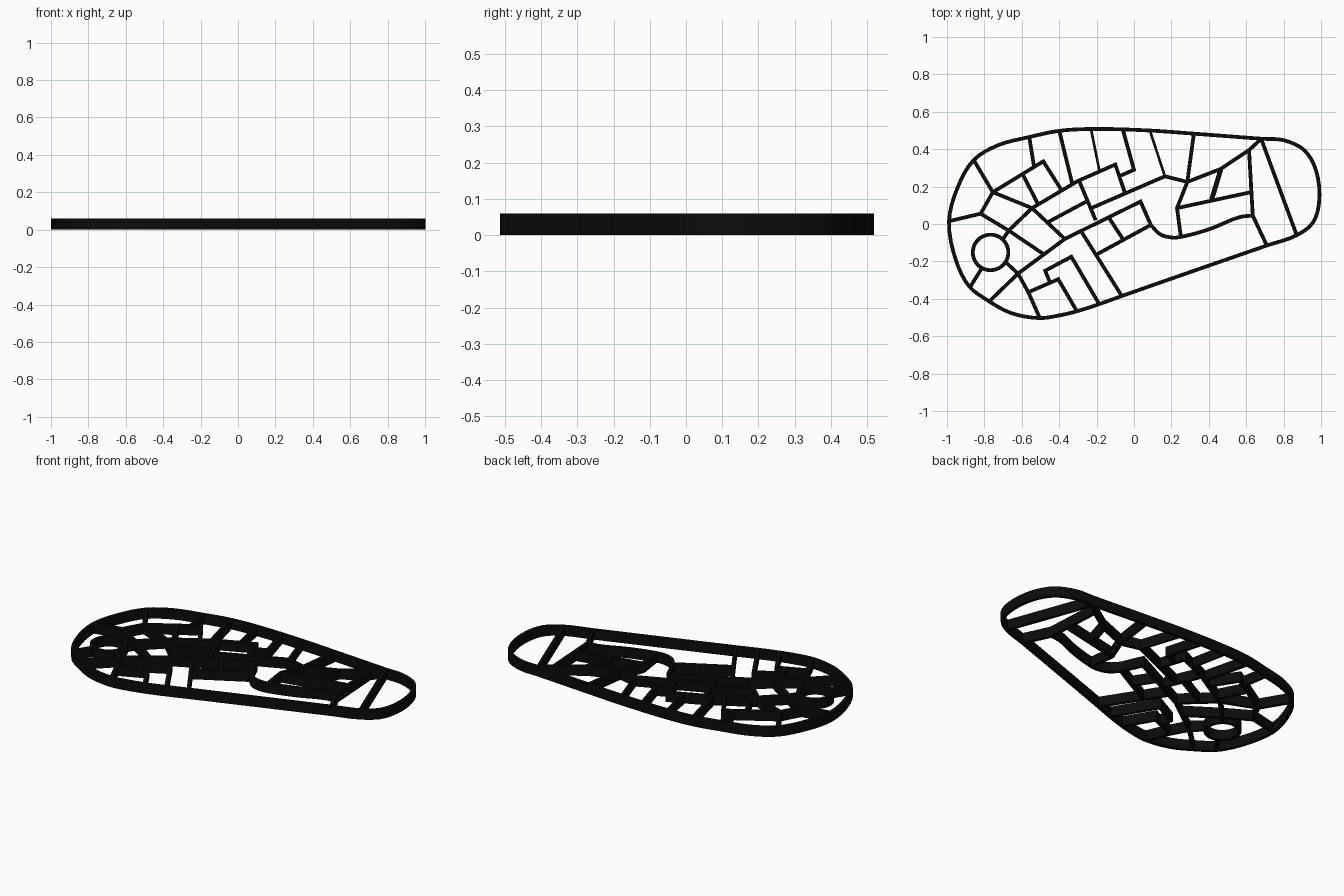
import bpy, bmesh, math
from mathutils import Vector

if "Cube" in bpy.data.objects:
    bpy.data.objects.remove(bpy.data.objects["Cube"])

HEIGHT = 0.06
WIDTH = 0.02
black = bpy.data.materials.new("near_black")
black.diffuse_color = (0.0035, 0.0035, 0.0035, 1)
black.use_nodes = True
black.node_tree.nodes["Principled BSDF"].inputs["Base Color"].default_value = black.diffuse_color


def smooth_path(pts, closed=False, steps=4):
    """Centripetal-style spline through the points."""
    P = [Vector(p) for p in pts]
    n = len(P)
    get = (lambda i: P[i % n]) if closed else (lambda i: P[max(0, min(n - 1, i))])
    out = []
    for i in range(n if closed else n - 1):
        a, b, c, d = (get(i + k) for k in (-1, 0, 1, 2))
        L = (c - b).length
        # tangents weighted by the directions of the chords
        t1 = ((b - a) / max((b - a).length, 1e-6) * L + (c - b)) / 2 if a != b else c - b
        t2 = ((d - c) / max((d - c).length, 1e-6) * L + (c - b)) / 2 if d != c else c - b
        for s in range(steps):
            t = s / steps
            out.append((2*t**3 - 3*t*t + 1) * b + (t**3 - 2*t*t + t) * t1
                       + (3*t*t - 2*t**3) * c + (t**3 - t*t) * t2)
    if not closed:
        out.append(P[-1])
    return out


def wall(name, pts, width=WIDTH, closed=False, smooth=False):
    """Upright mitred strip following a plan path."""
    P = [Vector(p) for p in pts]
    n = len(P)
    bm = bmesh.new()
    rings = []
    for i in range(n):
        din = (P[i] - P[i - 1]).normalized() if closed or i > 0 else None
        dout = (P[(i + 1) % n] - P[i]).normalized() if closed or i < n - 1 else None
        din, dout = din or dout, dout or din
        n1 = Vector((-din.y, din.x))
        m = (n1 + Vector((-dout.y, dout.x))).normalized()
        off = m * (width / 2 / max(m.dot(n1), 0.4))
        l, r = P[i] + off, P[i] - off
        rings.append([bm.verts.new((q.x, q.y, z)) for q, z in
                      ((l, 0), (r, 0), (r, HEIGHT), (l, HEIGHT))])
    for i in range(n if closed else n - 1):
        a, b = rings[i], rings[(i + 1) % n]
        for k in range(4):
            bm.faces.new((a[k], a[(k + 1) % 4], b[(k + 1) % 4], b[k]))
    if not closed:
        bm.faces.new(rings[0])
        bm.faces.new(rings[-1][::-1])
    bmesh.ops.recalc_face_normals(bm, faces=bm.faces)
    me = bpy.data.meshes.new(name)
    bm.to_mesh(me)
    bm.free()
    me.materials.append(black)
    ob = bpy.data.objects.new(name, me)
    bpy.context.collection.objects.link(ob)
    if smooth:
        bpy.ops.object.select_all(action='DESELECT')
        ob.select_set(True)
        bpy.context.view_layer.objects.active = ob
        bpy.ops.object.shade_smooth_by_angle(angle=math.radians(30))


# outer rim
rim = [(-.989, .015), (-.945, .19), (-.857, .342), (-.73, .42), (-.56, .465), (-.4, .498),
       (-.23, .508), (.08, .50), (.32, .483), (.68, .456), (.80, .448), (.91, .395),
       (.972, .29), (.989, .11), (.955, .005), (.87, -.06), (.71, -.115), (-.065, -.385),
       (-.185, -.428), (-.30, -.465), (-.405, -.49), (-.505, -.503), (-.66, -.475),
       (-.78, -.41), (-.88, -.335), (-.95, -.2)]
wall("outer_rim", smooth_path(rim, True), closed=True, smooth=True)

# round cell and its two links
wall("round_cell", [(-.767 + .095 * math.cos(a * math.tau / 40), -.152 + .095 * math.sin(a * math.tau / 40))
                    for a in range(40)], closed=True, smooth=True)
wall("round_cell_link", [(-.813, -.235), (-.875, -.335)])

# curved wall on the right
wall("curved_wall", smooth_path([(.09, -.005), (.14, -.055), (.21, -.073), (.27, -.065),
                                 (.41, -.025), (.57, .038), (.635, .045)]), smooth=True)

# long bent walls
long_walls = [
    [(-.775, -.415), (-.62, -.265), (-.37, -.08), (.035, .12), (.09, -.005), (-.2, -.163)],
    [(-.70, -.08), (-.67, -.035), (-.545, .085), (-.30, .23), (-.10, .318), (-.05, .17)],
    [(-.99, .015), (-.82, .055), (-.67, -.035), (-.485, -.16)],
    [(-.857, .342), (-.755, .17), (-.82, .055)],
    [(-.755, .17), (-.545, .085), (-.37, -.08)],
    [(-.755, .17), (-.485, .335), (-.39, .185)],
    [(-.24, .08), (.165, .255), (.285, .225)],
    [(.32, .483), (.285, .225), (.23, .085), (.25, -.065)],
    [(.285, .225), (.465, .295), (.615, .395), (.68, .455)],
    [(.615, .395), (.635, .045), (.71, -.115)],
    [(-.685, -.205), (-.62, -.265), (-.565, -.365), (-.505, -.5)],
    [(-.565, -.365), (-.405, -.295), (-.305, -.467)],
    [(-.45, -.31), (-.475, -.25), (-.335, -.175), (-.185, -.43)],
    [(-.06, .505), (0, .29), (-.08, .255)],
]
for i, p in enumerate(long_walls):
    wall(f"bent_wall_{i}", p)

# short straight partitions
partitions = [
    ((-.56, .465), (-.535, .31)), ((-.595, .265), (-.515, .11)),
    ((-.4, .5), (-.33, .215)), ((-.295, .235), (-.205, .02)),
    ((-.46, .01), (-.255, .12)), ((-.135, .035), (-.06, -.08)),
    ((-.285, -.035), (-.065, -.385)), ((.23, .085), (.625, .17)),
    ((.68, .455), (.87, -.06)),
]
for i, p in enumerate(partitions):
    wall(f"partition_{i}", p)
wall("thin_partition_left", [(-.23, .508), (-.185, .285)], 0.014)
wall("thin_partition_right", [(.085, .50), (.165, .255)], 0.014)
wall("thick_partition", [(.465, .295), (.415, .13)], 0.026)
